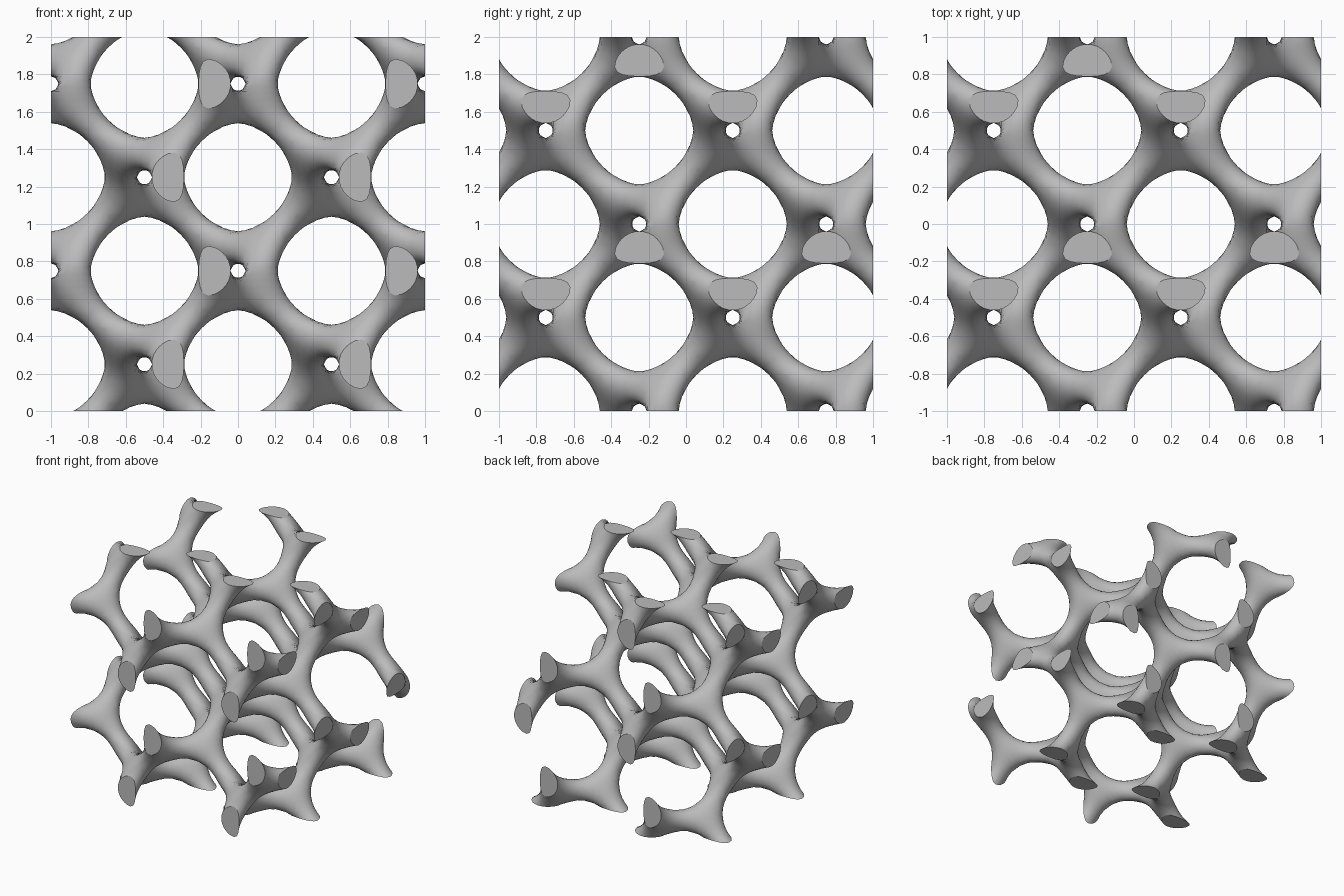
import bpy
import bmesh
from math import sin, cos, tau
from mathutils import Vector

CELLS = 28       # grid steps per lattice period
PAD = 2          # extra steps beyond the block, trimmed later
LEVEL = 1.205    # strut thickness: higher is thinner


def field(p):
    x, y, z = (tau * c for c in p)
    return -(sin(x) * cos(y) + sin(y) * cos(z) + sin(z) * cos(x)) - LEVEL


def gradient(p):
    x, y, z = (tau * c for c in p)
    return -tau * Vector((cos(x) * cos(y) - sin(z) * sin(x),
                          cos(y) * cos(z) - sin(x) * sin(y),
                          cos(z) * cos(x) - sin(y) * sin(z)))


def snap(verts, steps):
    """Pull vertices onto the lattice surface."""
    for v in verts:
        for _ in range(steps):
            g = gradient(v.co)
            move = g * (-field(v.co) / max(g.length_squared, 1.0))
            if move.length > 1 / CELLS:
                move.length = 1 / CELLS
            v.co += move


def lattice_skin(bm):
    """One vertex per grid cell the surface crosses, one quad per crossed grid edge."""
    n = 2 * CELLS + 2 * PAD
    coord = [(i - PAD) / CELLS for i in range(n + 1)]
    s = [sin(tau * c) for c in coord]
    k = [cos(tau * c) for c in coord]
    span = range(n + 1)
    inside = [[[-(s[x] * k[y] + s[y] * k[z] + s[z] * k[x]) > LEVEL for z in span]
               for y in span] for x in span]
    cells = {}

    def cell_vert(c):
        if c not in cells:
            cells[c] = bm.verts.new([(i - PAD + 0.5) / CELLS for i in c])
        return cells[c]

    for x in range(1, n):
        for y in range(1, n):
            for z in range(1, n):
                here = inside[x][y][z]
                for axis in range(3):
                    q = [x, y, z]
                    q[axis] += 1
                    if inside[q[0]][q[1]][q[2]] == here:
                        continue
                    b, c = (axis + 1) % 3, (axis + 2) % 3
                    ring = []
                    for db, dc in ((0, 0), (1, 0), (1, 1), (0, 1)):
                        r = [x, y, z]
                        r[b] -= db
                        r[c] -= dc
                        ring.append(cell_vert(tuple(r)))
                    bm.faces.new(ring if here else ring[::-1])


def trim_and_cap(bm):
    """Cut the lattice flat on the six sides of the block and close the ends."""
    for axis in range(3):
        for side in (0, 2):
            point, normal = Vector(), Vector()
            point[axis] = side
            normal[axis] = side - 1
            cut = bmesh.ops.bisect_plane(
                bm, geom=bm.verts[:] + bm.edges[:] + bm.faces[:], dist=1e-5,
                plane_co=point, plane_no=normal, clear_outer=True)
            rim = [e for e in cut["geom_cut"] if isinstance(e, bmesh.types.BMEdge)]
            for e in rim:
                e.smooth = False
            caps = bmesh.ops.holes_fill(bm, edges=rim, sides=0)["faces"]
            for f in caps:
                f.smooth = False


def keep_largest(bm):
    """Drop pieces that are not joined to the main body."""
    unseen, parts = set(bm.verts), []
    while unseen:
        stack = [unseen.pop()]
        part = []
        while stack:
            v = stack.pop()
            part.append(v)
            for e in v.link_edges:
                w = e.other_vert(v)
                if w in unseen:
                    unseen.remove(w)
                    stack.append(w)
        parts.append(part)
    parts.sort(key=len)
    loose = [v for part in parts[:-1] for v in part]
    bmesh.ops.delete(bm, geom=loose, context="VERTS")


cube = bpy.data.objects.get("Cube")
if cube:
    bpy.data.objects.remove(cube, do_unlink=True)

# Material
grey = bpy.data.materials.new("light_grey")
grey.use_nodes = True
colour = (0.5, 0.5, 0.5, 1)
grey.diffuse_color = colour
grey.node_tree.nodes["Principled BSDF"].inputs["Base Color"].default_value = colour

# Lattice block
bm = bmesh.new()
lattice_skin(bm)
snap(bm.verts, 2)
bmesh.ops.smooth_vert(bm, verts=bm.verts[:], factor=0.5,
                      use_axis_x=True, use_axis_y=True, use_axis_z=True)
snap(bm.verts, 3)
for f in bm.faces:
    f.smooth = True
trim_and_cap(bm)
keep_largest(bm)
bmesh.ops.recalc_face_normals(bm, faces=bm.faces[:])
bmesh.ops.translate(bm, verts=bm.verts[:], vec=(-1, -1, 0))

mesh = bpy.data.meshes.new("lattice_block")
bm.to_mesh(mesh)
bm.free()
mesh.materials.append(grey)
block = bpy.data.objects.new("lattice_block", mesh)
bpy.context.collection.objects.link(block)
